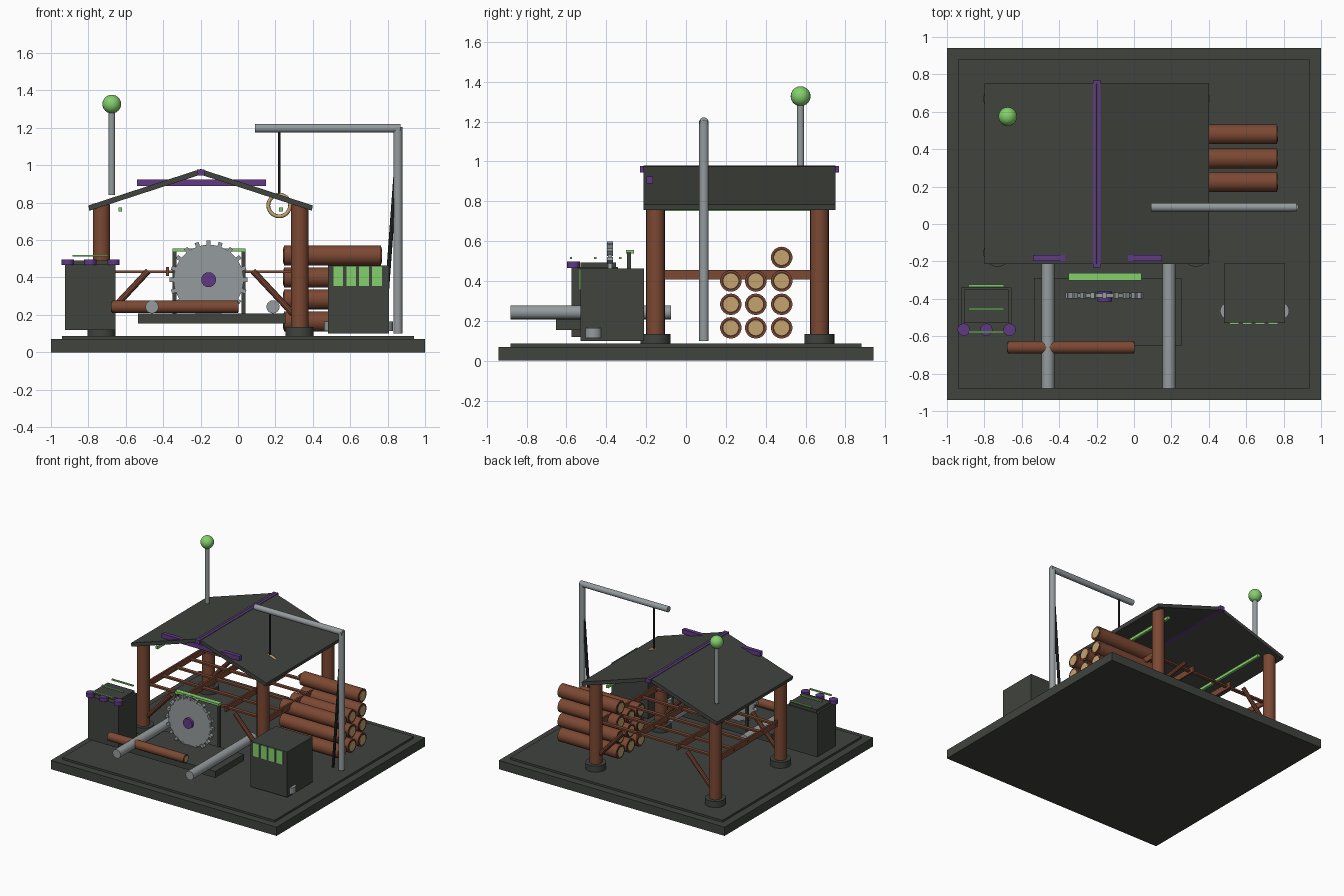
import bpy, bmesh, math
from mathutils import Vector

if "Cube" in bpy.data.objects:
    bpy.data.objects.remove(bpy.data.objects["Cube"])


def material(name, r, g, b):
    m = bpy.data.materials.new(name)
    m.diffuse_color = (r, g, b, 1)
    m.use_nodes = True
    m.node_tree.nodes["Principled BSDF"].inputs["Base Color"].default_value = m.diffuse_color
    return m


DARK = material("dark olive", 0.05, 0.056, 0.047)
BLACK = material("near black", 0.022, 0.024, 0.022)
WOOD = material("red brown wood", 0.2, 0.065, 0.033)
TAN = material("cut wood", 0.56, 0.37, 0.16)
RING = material("dark bark", 0.06, 0.025, 0.014)
STEEL = material("steel grey", 0.3, 0.33, 0.34)
PURPLE = material("purple", 0.115, 0.042, 0.23)
GREEN = material("bright green", 0.23, 0.63, 0.15)


def finish(name, bm, mat, smooth=True):
    bmesh.ops.recalc_face_normals(bm, faces=bm.faces)
    mesh = bpy.data.meshes.new(name)
    bm.to_mesh(mesh)
    bm.free()
    mesh.materials.append(mat)
    ob = bpy.data.objects.new(name, mesh)
    bpy.context.collection.objects.link(ob)
    if smooth:
        bpy.ops.object.select_all(action='DESELECT')
        ob.select_set(True)
        bpy.context.view_layer.objects.active = ob
        bpy.ops.object.shade_smooth_by_angle(angle=math.radians(35))
    return ob


def box(name, x0, x1, y0, y1, z0, z1, mat):
    bm = bmesh.new()
    bmesh.ops.create_cube(bm, size=1)
    for v in bm.verts:
        v.co = ((x0 + x1) / 2 + v.co.x * (x1 - x0),
                (y0 + y1) / 2 + v.co.y * (y1 - y0),
                (z0 + z1) / 2 + v.co.z * (z1 - z0))
    return finish(name, bm, mat, False)


def rod(name, a, b, r, mat, sides=18):
    a, b = Vector(a), Vector(b)
    bm = bmesh.new()
    bmesh.ops.create_cone(bm, cap_ends=True, segments=sides, radius1=r, radius2=r,
                          depth=(b - a).length)
    turn = (b - a).to_track_quat('Z', 'Y')
    for v in bm.verts:
        v.co = turn @ v.co + (a + b) / 2
    return finish(name, bm, mat)


def prism_y(name, pts, y0, y1, mat):
    """Extrude an x-z profile along y."""
    bm = bmesh.new()
    f = bm.faces.new([bm.verts.new((x, y0, z)) for x, z in pts])
    ext = bmesh.ops.extrude_face_region(bm, geom=[f])
    for v in ext["geom"]:
        if isinstance(v, bmesh.types.BMVert):
            v.co.y = y1
    return finish(name, bm, mat, False)


def log(name, x0, x1, y, z, r):
    rod(name, (x0, y, z), (x1, y, z), r, WOOD)
    for x, d in ((x0, -1), (x1, 1)):
        rod(name + "_bark_ring", (x - d * .003, y, z), (x + d * .002, y, z), r * .84, RING)
        rod(name + "_cut_end", (x - d * .003, y, z), (x + d * .004, y, z), r * .7, TAN)


# Base
box("base", -1, 1, -.94, .94, 0, .07, DARK)
box("base_deck", -.94, .94, -.88, .88, .07, .086, DARK)

# Shed posts, footings and diagonal braces
MID = -.2
for y in (-.153, .67):
    for s in (-1, 1):
        x = MID + s * .53
        rod("post", (x, y, .1), (x, y, .79), .047, WOOD)
        rod("post_footing", (x, y, .086), (x, y, .135), .076, DARK)
        rod("post_brace", (MID + s * .5, y, .2), (MID + s * .28, y, .435), .017, WOOD, 10)

# Timber lattice between the posts
for i in range(4):
    x = MID - .53 + i * .3533
    box("lattice_joist", x - .007, x + .007, -.13, .65, .408, .456, WOOD)
for i in range(5):
    y = -.09 + i * .175
    box("lattice_rail", MID - .54, MID + .54, y - .014, y + .014, .424, .437, WOOD)

# Gable roof
prism_y("roof", [(-.8, .785), (-.2, .98), (.4, .785), (.395, .757), (-.2, .95), (-.795, .757)],
        -.213, .75, DARK)
box("ridge_cap", -.22, -.18, -.232, .768, .945, .978, PURPLE)
box("roof_crossbar", -.54, .15, -.197, -.165, .89, .925, PURPLE)
for x in (-.63, .23):
    box("roof_light_strip", x - .01, x + .01, -.13, .67, .752, .775, GREEN)

# Antenna with ball
rod("antenna_mast", (-.675, .575, .84), (-.675, .575, 1.3), .018, STEEL)
bm = bmesh.new()
bmesh.ops.create_uvsphere(bm, u_segments=20, v_segments=12, radius=.05)
bmesh.ops.translate(bm, verts=bm.verts, vec=(-.675, .575, 1.327))
finish("antenna_ball", bm, GREEN)

# Saw bench, blade, teeth and hub
box("saw_bench", -.535, .255, -.652, -.29, .155, .207, DARK)
SX, SZ = -.157, .388
rod("saw_blade", (SX, -.392, SZ), (SX, -.372, SZ), .187, STEEL, 36)
rod("saw_hub", (SX, -.415, SZ), (SX, -.36, SZ), .04, PURPLE)
for i in range(20):
    a = math.tau * i / 20 + math.tau / 4
    bm = bmesh.new()
    bmesh.ops.create_cube(bm, size=1)
    for v in bm.verts:
        p = v.co.copy()
        r, t = .194 + p.x * .03, p.z * .022
        v.co = (SX + r * math.cos(a) - t * math.sin(a), -.382 + p.y * .03,
                SZ + r * math.sin(a) + t * math.cos(a))
    finish("saw_tooth", bm, STEEL, False)
for x in (-.34, .03):
    box("saw_guard_leg", x - .01, x + .01, -.295, -.275, .2, .545, DARK)
box("saw_guard_bar", -.35, .04, -.302, -.262, .538, .555, GREEN)

# Feed rails and the log lying across them
for x in (-.46, .187):
    rod("feed_rail", (x, -.88, .243), (x, -.075, .243), .035, STEEL)
log("feed_log", -.675, 0, -.66, .243, .034)

# Left control cabinet
box("left_cabinet", -.925, -.655, -.575, -.34, .12, .47, DARK)
box("left_cabinet_lid", -.91, -.67, -.53, -.35, .47, .492, DARK)
for x in (-.91, -.79, -.665):
    rod("cabinet_knob", (x, -.565, .466), (x, -.565, .497), .033, PURPLE)
for y in (-.33, -.455, -.577):
    box("cabinet_light_bar", -.885, -.695, y - .006, y + .006, .511, .521, GREEN)

# Right generator box
box("generator", .482, .807, -.53, -.21, .1, .463, DARK)
for i in range(4):
    x = .51 + i * .069
    box("generator_panel", x, x + .052, -.537, -.529, .355, .46, GREEN)
for x in (.505, .785):
    rod("generator_foot", (x, -.465, .115), (x, -.465, .165), .045, STEEL)

# Log stack
for y in (.225, .35, .48):
    for z in (.165, .283, .4):
        log("stacked_log", .245, .765, y, z, .054)
log("top_log", .245, .765, .48, .518, .054)

# Hoist
rod("hoist_post", (.855, .09, .1), (.855, .09, 1.205), .024, STEEL)
rod("hoist_arm", (.09, .09, 1.198), (.87, .09, 1.198), .023, STEEL)
rod("hoist_strut", (.78, .09, .1), (.853, .09, 1.1), .011, BLACK, 8)
rod("hoist_cable", (.22, .09, .84), (.22, .09, 1.19), .007, BLACK, 8)
bpy.ops.mesh.primitive_torus_add(major_radius=.058, minor_radius=.01, major_segments=28,
                                 minor_segments=8, location=(.22, .09, .785),
                                 rotation=(math.pi / 2, 0, 0))
ring = bpy.context.object
ring.name = "hoist_ring"
ring.data.materials.append(TAN)
bpy.ops.object.shade_smooth_by_angle(angle=math.radians(60))
